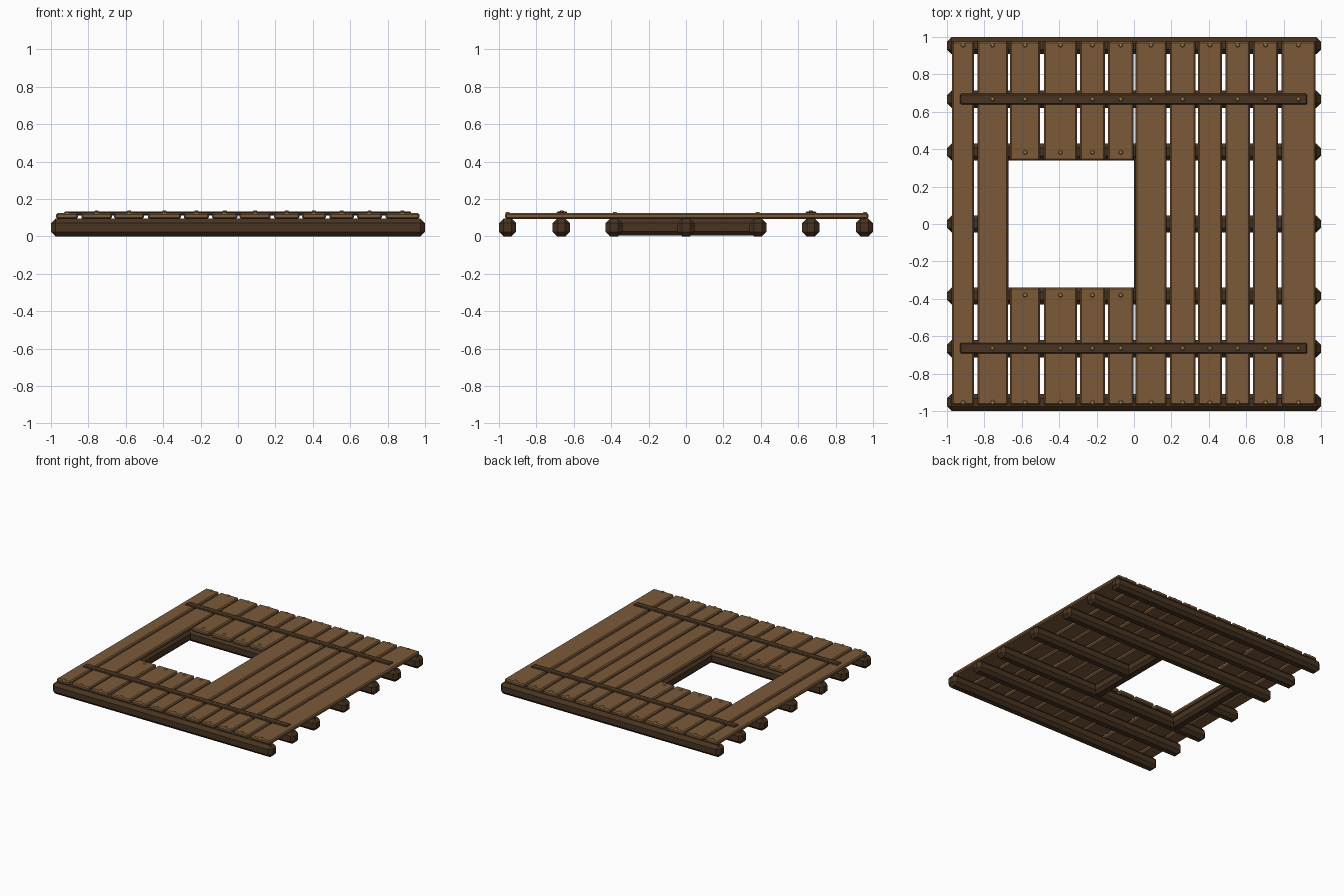
import bpy
import bmesh
from mathutils import Matrix, Vector

if "Cube" in bpy.data.objects:
    bpy.data.objects.remove(bpy.data.objects["Cube"], do_unlink=True)


def make_material(name, rgb):
    mat = bpy.data.materials.new(name)
    mat.use_nodes = True
    mat.diffuse_color = (*rgb, 1)
    mat.node_tree.nodes["Principled BSDF"].inputs["Base Color"].default_value = (*rgb, 1)
    return mat


plank_wood = make_material("plank wood", (0.200, 0.102, 0.042))
dark_wood = make_material("dark wood", (0.065, 0.034, 0.015))
brass = make_material("aged brass", (0.38, 0.23, 0.07))


def finish(bm, name, mat):
    mesh = bpy.data.meshes.new(name)
    bm.to_mesh(mesh)
    bm.free()
    mesh.materials.append(mat)
    obj = bpy.data.objects.new(name, mesh)
    bpy.context.collection.objects.link(obj)
    return obj


def box(name, x, y, z, bevel, mat):
    """Chamfered box from (low, high) ranges on each axis."""
    bm = bmesh.new()
    size = Vector([r[1] - r[0] for r in (x, y, z)])
    mid = Vector([(r[1] + r[0]) / 2 for r in (x, y, z)])
    bmesh.ops.create_cube(bm, size=1, matrix=Matrix.Translation(mid) @ Matrix.Diagonal((*size, 1)))
    bmesh.ops.bevel(bm, geom=bm.edges[:], offset=bevel, segments=1, affect="EDGES")
    return finish(bm, name, mat)


def nail(name, x, y, z):
    """Low domed nail head."""
    bm = bmesh.new()
    bmesh.ops.create_cone(bm, cap_ends=True, segments=8, radius1=0.014, radius2=0.008,
                          depth=0.008, matrix=Matrix.Translation((x, y, z)))
    return finish(bm, name, brass)


BEAM_TOP, PLANK_TOP, STRAP_TOP = 0.096, 0.125, 0.133
HALF = 0.046
HOLE_X = (-0.67, 0.0)
HOLE_Y = 0.34

# Floor beams running left to right
for i, y in enumerate((-0.954, -0.667, -0.385, 0.385, 0.667, 0.954)):
    box(f"floor_beam_{i + 1}", (-1, 1), (y - HALF, y + HALF), (0, BEAM_TOP), 0.025, dark_wood)

# Middle beam, interrupted by the hatch opening
for side, span in (("right", (-1, HOLE_X[0] - 0.03)), ("left", (HOLE_X[1] + 0.03, 1))):
    box(f"middle_beam_{side}", span, (-HALF, HALF), (0, BEAM_TOP), 0.025, dark_wood)

# Trimmers framing the hatch opening
for side, x in (("right", HOLE_X[0] - HALF), ("left", HOLE_X[1] + HALF)):
    box(f"hatch_trimmer_{side}", (x - HALF, x + HALF), (-0.385, 0.385),
        (0.004, BEAM_TOP - 0.002), 0.022, dark_wood)

# Planks running front to back, with nails at their ends
planks = [(-0.972, -0.855), (-0.838, -0.675), (-0.662, -0.502), (-0.482, -0.305),
          (-0.29, -0.155), (-0.138, -0.004), (0.008, 0.175), (0.192, 0.328),
          (0.342, 0.47), (0.488, 0.62), (0.636, 0.77), (0.788, 0.97)]
for i, (x0, x1) in enumerate(planks):
    mid = (x0 + x1) / 2
    over_hole = HOLE_X[0] < mid < HOLE_X[1]
    spans = [(-0.968, -HOLE_Y), (HOLE_Y, 0.975)] if over_hole else [(-0.968, 0.975)]
    for j, span in enumerate(spans):
        box(f"plank_{i + 1}_{j + 1}", (x0, x1), span, (BEAM_TOP - 0.002, PLANK_TOP),
            0.008, plank_wood)
    for y in (-0.954, 0.957):
        nail(f"plank_nail_{i + 1}", mid, y, PLANK_TOP + 0.002)
    if over_hole:
        for y in (-0.38, 0.383):
            nail(f"hatch_nail_{i + 1}", mid, y, PLANK_TOP + 0.002)
    if i > 0:
        for y in (-0.664, 0.668):
            nail(f"strap_nail_{i + 1}", mid, y, STRAP_TOP + 0.002)

# Cross straps over the planks
for side, y in (("front", -0.664), ("back", 0.668)):
    box(f"{side}_strap", (-0.93, 0.926), (y - 0.029, y + 0.029),
        (PLANK_TOP - 0.012, STRAP_TOP), 0.006, dark_wood)
